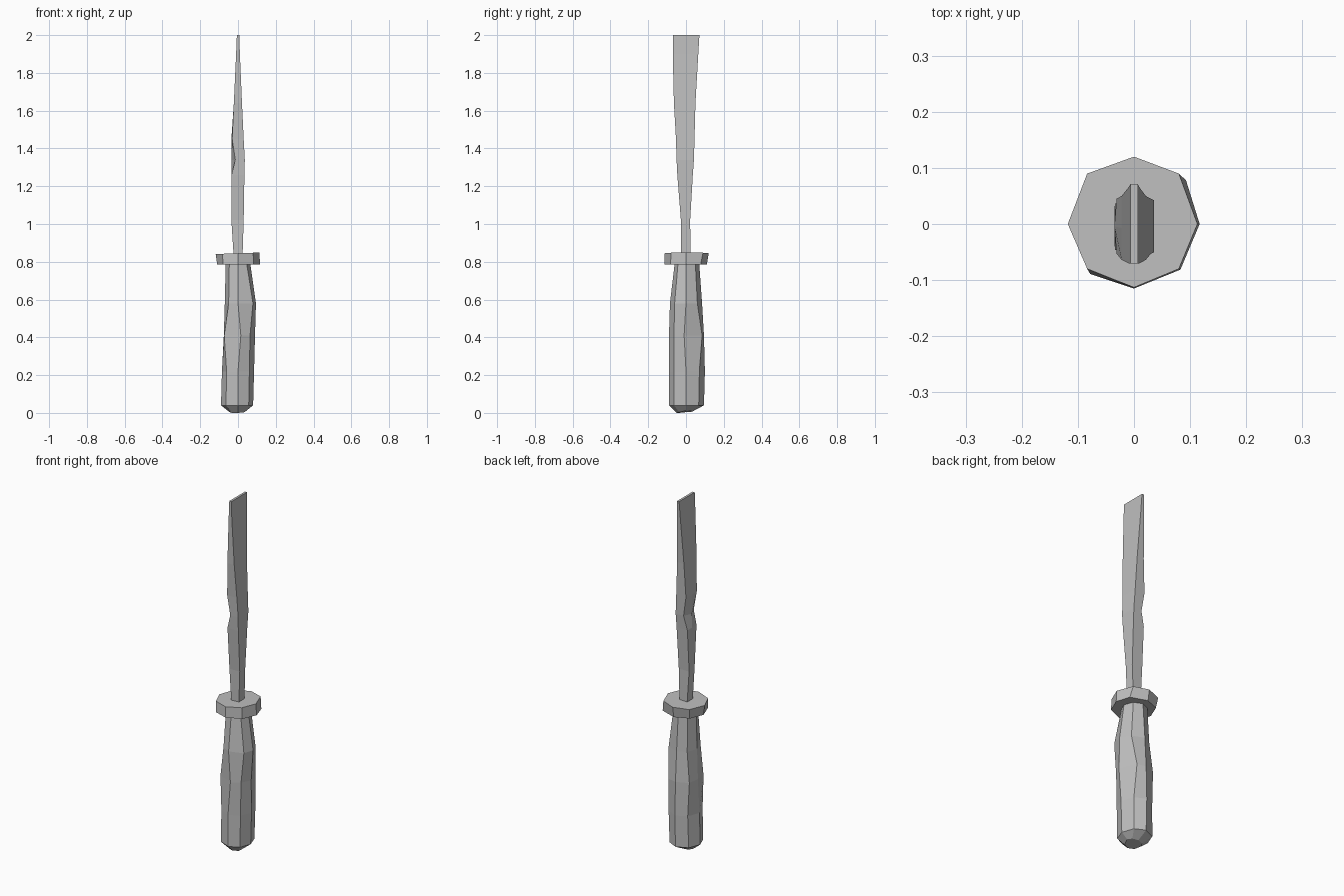
import bpy, bmesh, math

cube = bpy.data.objects.get("Cube")
if cube:
    bpy.data.objects.remove(cube, do_unlink=True)

steel = bpy.data.materials.new("plain grey")
steel.use_nodes = True
GREY = (0.52, 0.52, 0.52, 1)
steel.diffuse_color = GREY
steel.node_tree.nodes["Principled BSDF"].inputs["Base Color"].default_value = GREY


def loft(name, rings):
    """Join equal-sized rings of points with quads and cap both ends."""
    bm = bmesh.new()
    loops = [[bm.verts.new(p) for p in ring] for ring in rings]
    for low, high in zip(loops, loops[1:]):
        for i in range(len(low)):
            j = (i + 1) % len(low)
            bm.faces.new((low[i], low[j], high[j], high[i]))
    bm.faces.new(reversed(loops[0]))
    bm.faces.new(loops[-1])
    bmesh.ops.recalc_face_normals(bm, faces=bm.faces)
    mesh = bpy.data.meshes.new(name)
    bm.to_mesh(mesh)
    bm.free()
    mesh.materials.append(steel)
    obj = bpy.data.objects.new(name, mesh)
    bpy.context.collection.objects.link(obj)
    return obj


def octagon(z, left, right, front, back, tilt=0):
    """Uneven eight-sided ring, corner first on +x, reaching the given limits."""
    ring = []
    for i in range(8):
        c, s = math.cos(i * math.pi / 4), math.sin(i * math.pi / 4)
        x = c * (right if c > 0 else -left)
        y = s * (back if s > 0 else -front)
        ring.append([x, y, z + tilt * c])
    return ring


def nudge(ring, corner, dx, dy):
    ring[corner][0] += dx
    ring[corner][1] += dy


# Handle: hand-carved, slightly lumpy octagonal grip with a chamfered butt
grip = [
    octagon(0.008, -0.045, 0.045, -0.05, 0.035, 0.004),
    octagon(0.04, -0.09, 0.08, -0.09, 0.095),
    octagon(0.22, -0.085, 0.085, -0.09, 0.1),
    octagon(0.41, -0.075, 0.09, -0.09, 0.095),
    octagon(0.58, -0.07, 0.095, -0.085, 0.085),
    octagon(0.79, -0.065, 0.065, -0.06, 0.07),
]
for corner in range(8):
    grip[0][corner][2] = max(0, grip[0][corner][2] - 0.008 * (corner > 4))
nudge(grip[3], 1, -0.012, 0.018)
nudge(grip[3], 0, 0, -0.01)
nudge(grip[3], 6, 0.015, 0)
nudge(grip[3], 5, -0.02, 0.01)
nudge(grip[3], 3, -0.015, 0)
nudge(grip[4], 7, 0.012, 0)
loft("handle", grip)

# Guard: thick octagonal collar, a little out of true
collar_low = octagon(0.785, -0.11, 0.117, -0.115, 0.11)
collar_top = octagon(0.845, -0.118, 0.113, -0.113, 0.12, 0.004)
nudge(collar_low, 1, 0.01, 0)
nudge(collar_low, 5, 0, -0.008)
nudge(collar_top, 3, 0, 0.005)
nudge(collar_top, 1, 0, 0.005)
loft("guard", [collar_low, collar_top])


# Blade: squarish shank flattening into a wide, thin chisel tip
def section(z, left, right, front, back, dent=0):
    """Six-point ring; dent pulls the two left corners inwards."""
    mid = (front + back) / 2
    return [(left + dent, front, z), (right, front, z), (right, mid, z),
            (right, back, z), (left + dent, back, z), (left, mid, z)]


loft("blade", [
    section(0.83, -0.023, 0.024, -0.027, 0.024),
    section(1.02, -0.035, 0.03, -0.027, 0.022),
    section(1.26, -0.034, 0.034, -0.046, 0.036),
    section(1.34, -0.034, 0.036, -0.05, 0.042, 0.02),
    section(1.45, -0.035, 0.03, -0.053, 0.045, 0.004),
    section(1.64, -0.022, 0.021, -0.064, 0.05),
    section(1.9, -0.01, 0.01, -0.07, 0.065),
    section(2.0, -0.006, 0.007, -0.07, 0.071),
])
